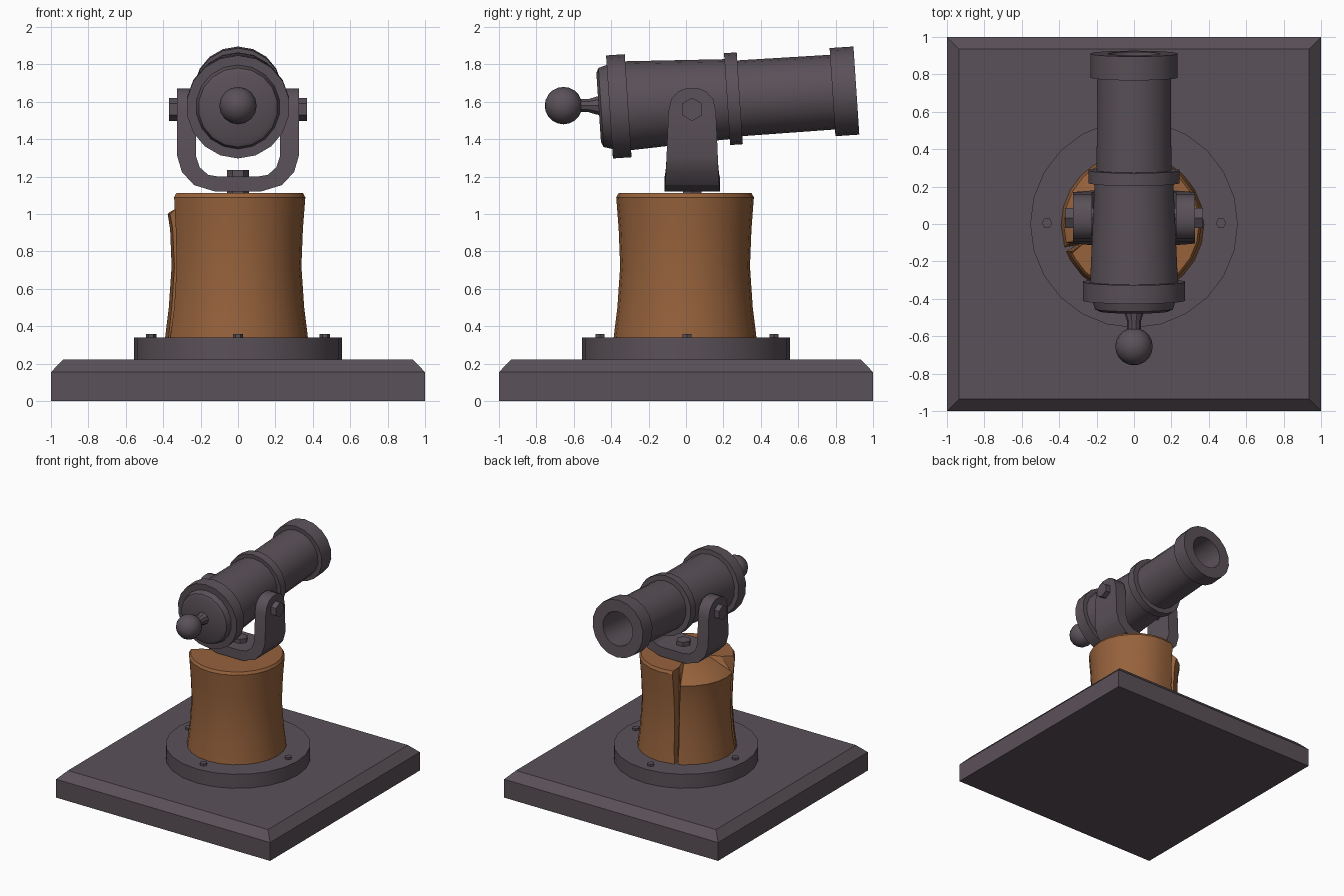
import bpy, bmesh, math
from mathutils import Matrix

if "Cube" in bpy.data.objects:
    bpy.data.objects.remove(bpy.data.objects["Cube"])


def material(name, rgb):
    m = bpy.data.materials.new(name)
    m.diffuse_color = (*rgb, 1)
    m.use_nodes = True
    m.node_tree.nodes["Principled BSDF"].inputs["Base Color"].default_value = m.diffuse_color
    return m


IRON = material("dark iron", (0.102, 0.082, 0.098))
WOOD = material("brown wood", (0.305, 0.122, 0.045))


def loft(name, rings, mat, matrix=Matrix(), smooth=True):
    """Skin a series of equal-sized point rings and cap both ends."""
    bm = bmesh.new()
    loops = [[bm.verts.new(p) for p in ring] for ring in rings]
    n = len(rings[0])
    for a, b in zip(loops, loops[1:]):
        for i in range(n):
            j = (i + 1) % n
            bm.faces.new((a[i], a[j], b[j], b[i]))
    bm.faces.new(loops[0])
    bm.faces.new(loops[-1])
    bmesh.ops.recalc_face_normals(bm, faces=bm.faces)
    me = bpy.data.meshes.new(name)
    bm.to_mesh(me)
    bm.free()
    me.materials.append(mat)
    me.transform(matrix)
    ob = bpy.data.objects.new(name, me)
    bpy.context.collection.objects.link(ob)
    if smooth:
        bpy.ops.object.select_all(action='DESELECT')
        ob.select_set(True)
        bpy.context.view_layer.objects.active = ob
        bpy.ops.object.shade_smooth_by_angle(angle=math.radians(30))
    return ob


def circle(n, r, z, turn=0.0):
    return [(r * math.cos(turn + i * math.tau / n),
             r * math.sin(turn + i * math.tau / n), z) for i in range(n)]


def lathe(name, profile, n, matrix=Matrix(), smooth=True, turn=0.0):
    return loft(name, [circle(n, r, z, turn) for z, r in profile], IRON, matrix, smooth)


def square(h, z):
    return [(-h, -h, z), (h, -h, z), (h, h, z), (-h, h, z)]


# square base plate with a chamfered rim
loft("base_plate", [square(1, 0), square(1, 0.155), square(0.935, 0.222)], IRON, smooth=False)

# round flange and its four bolts
lathe("flange", [(0.21, 0.555), (0.34, 0.555)], 24)
for i in range(4):
    a = i * math.pi / 2
    lathe(f"flange_bolt_{i + 1}", [(0.33, 0.028), (0.358, 0.028)], 6,
          Matrix.Translation((0.465 * math.cos(a), 0.465 * math.sin(a) + 0.005, 0)), False)

# wooden post with two long splits and a chipped top between them
SPLITS = (112, 200)
angles = [(a, 0, 0) for a in range(0, 360, 15) if all(abs(a - s) > 7 for s in SPLITS)]
for s in SPLITS:
    angles += [(s, -1, 0), (s, 0, 1), (s, 1, 0)]
angles.sort(key=lambda t: t[0] + t[1])


def post_ring(r, z, half, drop, split_r):
    pts = []
    for a, side, deep in angles:
        rr = min(r, split_r) if deep else r
        t = math.radians(a + side * half)
        chipped = SPLITS[0] <= a <= SPLITS[1] and (a + side * 0.1 > SPLITS[0]) \
            and (a + side * 0.1 < SPLITS[1])
        pts.append((rr * math.cos(t) - 0.008, rr * math.sin(t) - 0.005,
                    z - (drop if chipped else 0)))
    return pts


loft("wooden_post", [post_ring(0.383, 0.33, 2, 0, 0.32),
                     post_ring(0.362, 0.5, 3, 0, 0.30),
                     post_ring(0.347, 0.72, 3, 0, 0.28),
                     post_ring(0.355, 0.92, 4, 0, 0.28),
                     post_ring(0.368, 1.09, 5, 0.09, 0.28),
                     post_ring(0.355, 1.112, 5, 0.10, 0.27),
                     post_ring(0.17, 1.112, 5, 0, 0.17)], WOOD)

# U-shaped yoke: (outer x, outer z, inner x, inner z, half depth), mirrored
half = [(0.325, 1.672, 0.225, 1.672, 0.035), (0.325, 1.655, 0.225, 1.655, 0.075),
        (0.325, 1.615, 0.225, 1.615, 0.112), (0.325, 1.55, 0.225, 1.55, 0.127),
        (0.325, 1.31, 0.225, 1.31, 0.137), (0.30, 1.225, 0.205, 1.25, 0.14),
        (0.235, 1.155, 0.16, 1.21, 0.145), (0.12, 1.12, 0.10, 1.20, 0.148)]
path = [(1, s) for s in half] + [(-1, s) for s in reversed(half)]
YC = 0.033
loft("yoke", [[(k * ox, YC - d, oz), (k * ox, YC + d, oz),
               (k * ix, YC + d, iz), (k * ix, YC - d, iz)]
              for k, (ox, oz, ix, iz, d) in path], IRON)
lathe("yoke_pivot_bolt", [(1.10, 0.058), (1.235, 0.058)], 6,
      Matrix.Translation((0, YC, 0)), False)

# trunnion bolts on both sides of the yoke
for side, label in ((1, "right"), (-1, "left")):
    lathe(f"trunnion_bolt_{label}", [(0.15, 0.062), (0.37, 0.062)], 6,
          Matrix.Translation((0, YC, 1.56)) @ Matrix.Rotation(side * math.pi / 2, 4, 'Y'), False)

# barrel with bands and a hollow bore, tipped slightly upward
tilt = Matrix.Translation((0, 0, 1.60)) @ Matrix.Rotation(math.radians(-86.2), 4, 'X')
lathe("barrel", [(-0.468, 0.185), (-0.455, 0.212), (-0.41, 0.225), (-0.41, 0.276),
                 (-0.31, 0.276), (-0.31, 0.238), (0.22, 0.214), (0.22, 0.246),
                 (0.288, 0.246), (0.288, 0.203), (0.785, 0.2), (0.785, 0.236),
                 (0.913, 0.236), (0.913, 0.14), (0.55, 0.13)], 18, tilt, turn=math.pi / 2)

# neck and round knob behind the breech
back = Matrix.Translation((0, 0, 1.58)) @ Matrix.Rotation(math.pi / 2, 4, 'X')
lathe("knob_neck", [(0.42, 0.06), (0.48, 0.05), (0.52, 0.037), (0.60, 0.037)], 10, back)
knob = [(0.655 - 0.1 * math.cos(math.pi * i / 10), max(0.004, 0.1 * math.sin(math.pi * i / 10)))
        for i in range(11)]
lathe("knob", knob, 16, back)
